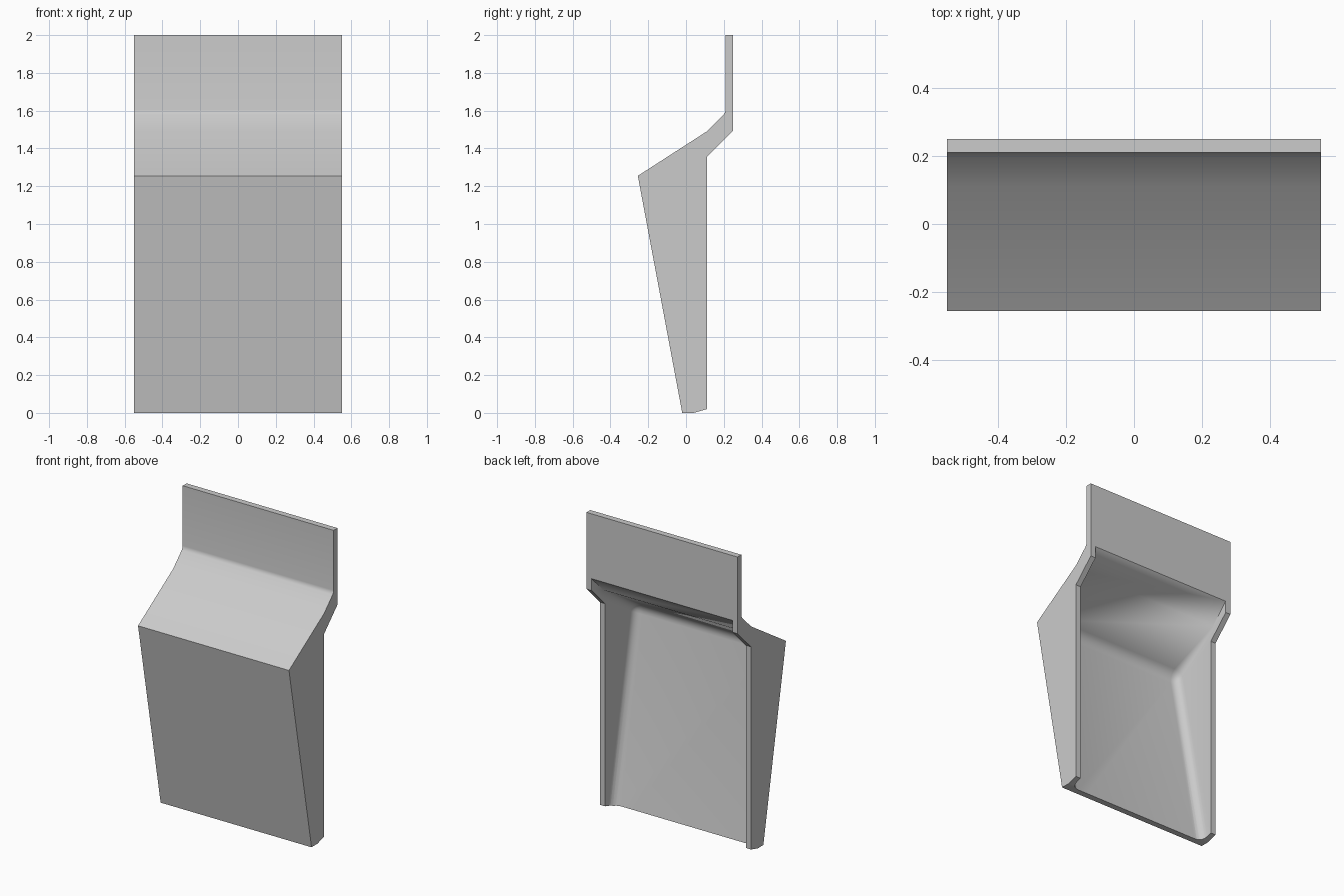
import bpy
import bmesh
from mathutils import Vector

if "Cube" in bpy.data.objects:
    bpy.data.objects.remove(bpy.data.objects["Cube"], do_unlink=True)

HALF = 0.55      # half width of the shell
WALL = 0.037     # side wall thickness
FILLET = 0.055   # inner corner radius

grey = bpy.data.materials.new("light_grey")
grey.use_nodes = True
grey.diffuse_color = (0.6, 0.6, 0.6, 1)
grey.node_tree.nodes["Principled BSDF"].inputs["Base Color"].default_value = (0.6, 0.6, 0.6, 1)


def extrude_profile(profile, half):
    """Solid from a (y, z) outline, extruded across x."""
    bm = bmesh.new()
    face = bm.faces.new([bm.verts.new((-half, y, z)) for y, z in profile])
    out = bmesh.ops.extrude_face_region(bm, geom=[face])
    moved = [g for g in out["geom"] if isinstance(g, bmesh.types.BMVert)]
    bmesh.ops.translate(bm, verts=moved, vec=(2 * half, 0, 0))
    bmesh.ops.recalc_face_normals(bm, faces=bm.faces)
    return bm


def make_object(name, bm):
    bmesh.ops.recalc_face_normals(bm, faces=bm.faces)
    mesh = bpy.data.meshes.new(name)
    bm.to_mesh(mesh)
    bm.free()
    mesh.materials.append(grey)
    obj = bpy.data.objects.new(name, mesh)
    bpy.context.collection.objects.link(obj)
    return obj


def edges_at(bm, points):
    """Edges whose both ends lie on the given (y, z) points."""
    def on(v):
        return any((Vector((v.co.y, v.co.z)) - Vector(p)).length < 1e-4 for p in points)
    return [e for e in bm.edges if on(e.verts[0]) and on(e.verts[1])]


# Outer shell: tapered body, sloping shoulder and upright mounting plate
neck = (0.21, 1.59)
outer = [(-0.02, 0), (0.04, 0), (0.11, 0.02), (0.11, 1.355), (0.25, 1.495),
         (0.25, 2), (0.21, 2), neck, (0.11, 1.49), (-0.255, 1.255)]
bm = extrude_profile(outer, HALF)
bmesh.ops.bevel(bm, geom=edges_at(bm, [neck]), offset=0.015, segments=3,
                affect='EDGES', profile=0.5)
shell = make_object("scoop_shell", bm)

# Cavity, open at the back and bottom, with rounded inner corners
foot, crest, bend, rim = (0.039, -0.1), (-0.211, 1.235), (0.13, 1.453), (0.30, 1.623)
inner = HALF - WALL
bm = extrude_profile([foot, crest, bend, rim, (0.30, -0.1)], inner)
front = [e for e in edges_at(bm, [foot, crest, bend, rim])
         if abs(e.verts[0].co.x - e.verts[1].co.x) < 1e-4
         or abs(e.verts[0].co.z - crest[1]) < 1e-4]
bmesh.ops.bevel(bm, geom=front, offset=FILLET, segments=5,
                affect='EDGES', profile=0.5)

# Fade the side fillet to a sharp corner where the shoulder bends
for v in bm.verts:
    for y, z in (bend, rim):
        if (Vector((v.co.y, v.co.z)) - Vector((y, z))).length < 0.1:
            v.co = (inner if v.co.x > 0 else -inner, y, z)
            break
bmesh.ops.remove_doubles(bm, verts=bm.verts, dist=1e-4)
bmesh.ops.triangulate(bm, faces=[f for f in bm.faces if len(f.verts) > 3])
cutter = make_object("cavity_cutter", bm)
cutter.hide_render = True

cut = shell.modifiers.new("cavity", 'BOOLEAN')
cut.operation = 'DIFFERENCE'
cut.solver = 'EXACT'
cut.object = cutter

bpy.ops.object.select_all(action='DESELECT')
shell.select_set(True)
bpy.context.view_layer.objects.active = shell
bpy.ops.object.modifier_apply(modifier=cut.name)
bpy.data.objects.remove(cutter, do_unlink=True)
bpy.ops.object.shade_smooth_by_angle(angle=0.45)
